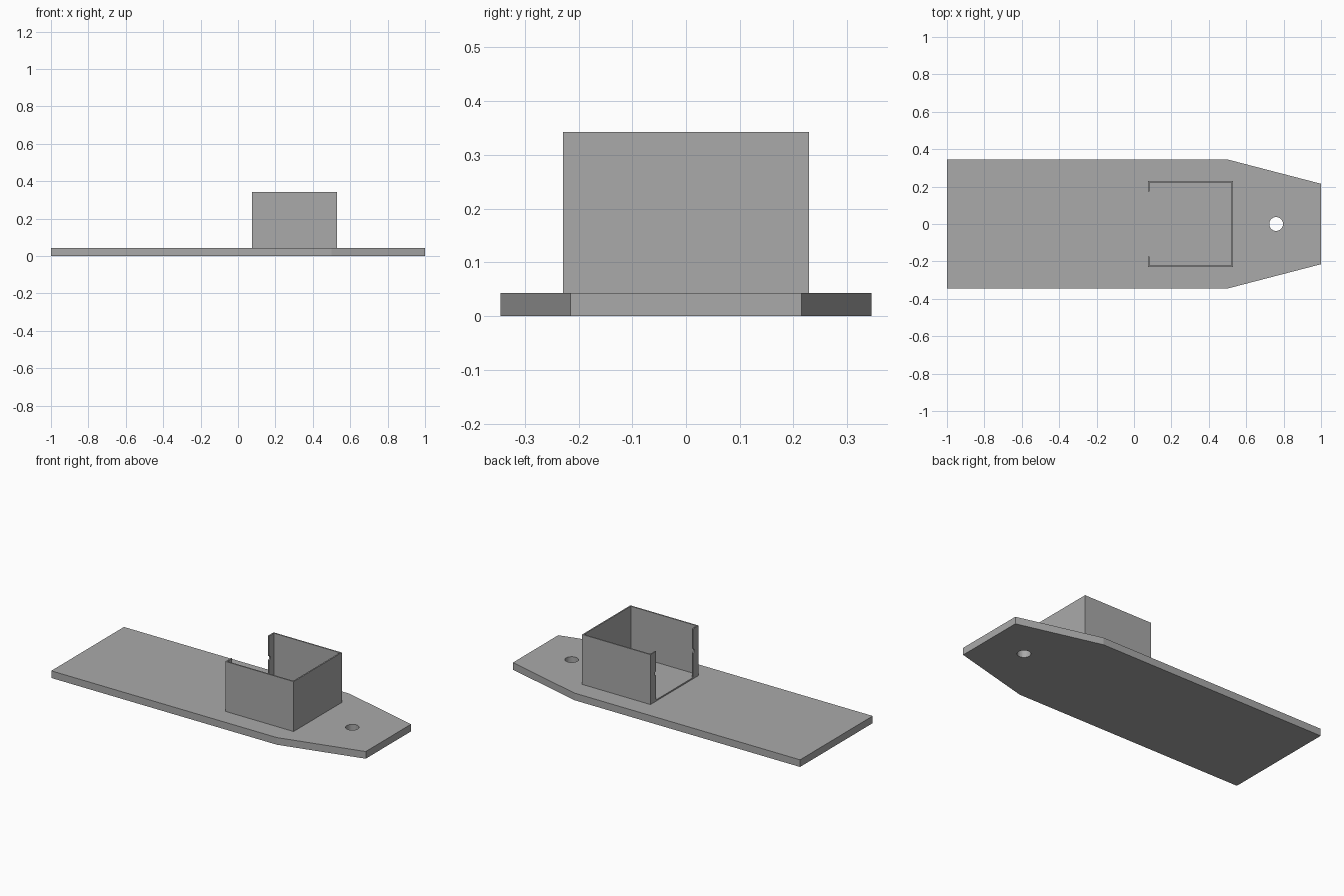
import bpy, bmesh, math

cube = bpy.data.objects.get("Cube")
if cube:
    bpy.data.objects.remove(cube, do_unlink=True)

grey = bpy.data.materials.new("plain grey")
grey.use_nodes = True
colour = (0.4, 0.4, 0.4, 1)
grey.diffuse_color = colour
grey.node_tree.nodes["Principled BSDF"].inputs["Base Color"].default_value = colour


def prism(name, outline, z0, z1):
    """Extrude an xy outline between two heights."""
    bm = bmesh.new()
    face = bm.faces.new([bm.verts.new((x, y, z0)) for x, y in outline])
    top = bmesh.ops.extrude_face_region(bm, geom=[face])["geom"]
    verts = [v for v in top if isinstance(v, bmesh.types.BMVert)]
    bmesh.ops.translate(bm, verts=verts, vec=(0, 0, z1 - z0))
    bmesh.ops.recalc_face_normals(bm, faces=bm.faces)
    mesh = bpy.data.meshes.new(name)
    bm.to_mesh(mesh)
    bm.free()
    mesh.materials.append(grey)
    obj = bpy.data.objects.new(name, mesh)
    bpy.context.scene.collection.objects.link(obj)
    return obj


def cylinder(name, radius, depth, location, rotation=(0, 0, 0)):
    bpy.ops.mesh.primitive_cylinder_add(vertices=32, radius=radius, depth=depth,
                                        location=location, rotation=rotation)
    obj = bpy.context.object
    obj.name = name
    obj.data.materials.append(grey)
    return obj


def cut(target, cutter):
    mod = target.modifiers.new("cut", "BOOLEAN")
    mod.operation = "DIFFERENCE"
    mod.solver = "EXACT"
    mod.object = cutter
    cutter.hide_render = True
    cutter.hide_set(True)


# Base plate with a tapered end and a round hole
THICK, HALF, TIP = 0.043, 0.345, 0.215
plate = prism("base_plate", [(-1, -HALF), (0.5, -HALF), (1, -TIP),
                             (1, TIP), (0.5, HALF), (-1, HALF)], 0, THICK)
cut(plate, cylinder("plate_hole_cutter", 0.037, 0.2, (0.76, 0, 0)))

# Open-topped holder: one C-shaped wall with short return lips
X0, X1, Y, WALL, GAP, TOP = 0.076, 0.53, 0.229, 0.008, 0.175, 0.343
half = [(X0, GAP), (X0, Y), (X1, Y)]
inner = [(X1 - WALL, Y - WALL), (X0 + WALL, Y - WALL), (X0 + WALL, GAP)]
mirrored = lambda pts: [(x, -y) for x, y in reversed(pts)]
wall = prism("holder_wall", half + mirrored(half) + mirrored(inner) + inner,
             THICK, TOP)

# Thin holder floor, fitted between the walls and flush with the opening
floor = prism("holder_floor", [(X0, -GAP), (X0 + WALL, -GAP),
                               (X0 + WALL, WALL - Y), (X1 - WALL, WALL - Y),
                               (X1 - WALL, Y - WALL), (X0 + WALL, Y - WALL),
                               (X0 + WALL, GAP), (X0, GAP)], THICK, THICK + 0.008)

# Small round notches in the lip edges
for side, label in ((1, "back"), (-1, "front")):
    cut(wall, cylinder(label + "_notch_cutter", 0.013, 0.06,
                       (X0, side * GAP, 0.21), (0, math.pi / 2, 0)))
